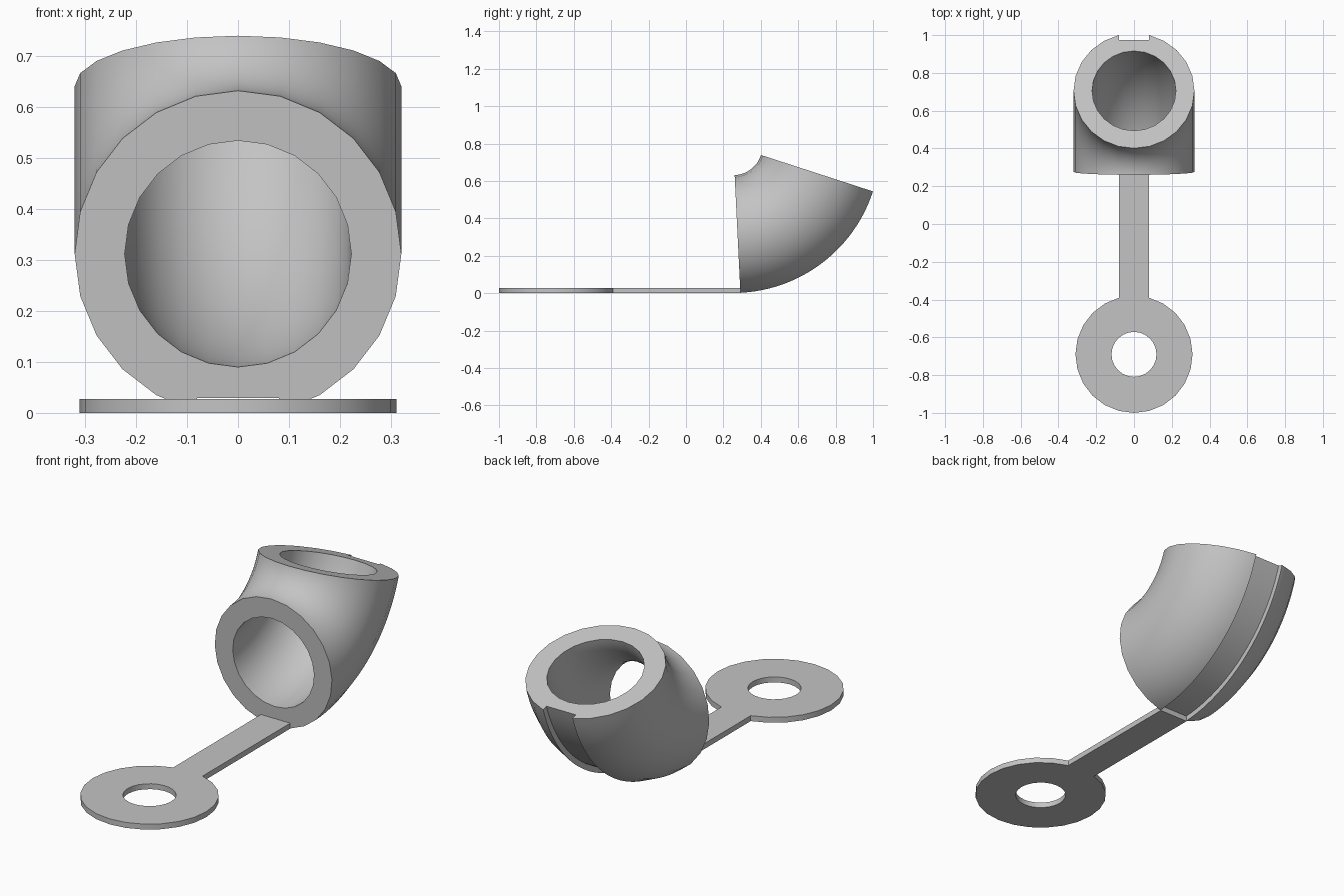
import bpy, bmesh
from math import sin, cos, pi, radians, asin

cube = bpy.data.objects.get("Cube")
if cube:
    bpy.data.objects.remove(cube, do_unlink=True)

grey = bpy.data.materials.new("light grey")
grey.use_nodes = True
colour = (0.55, 0.55, 0.55, 1)
grey.diffuse_color = colour
grey.node_tree.nodes["Principled BSDF"].inputs["Base Color"].default_value = colour

SIDES = 24


def circle(radius, cy=0.0):
    return [(radius * sin(2 * pi * i / SIDES), cy + radius * cos(2 * pi * i / SIDES))
            for i in range(SIDES)]


def loft(name, loops, stations, place):
    """Sweep closed profile loops through the stations and cap both ends."""
    bm = bmesh.new()
    end_edges = ([], [])
    for loop in loops:
        rings = [[bm.verts.new(place(u, v, s)) for u, v in loop] for s in stations]
        n = len(loop)
        for a, b in zip(rings, rings[1:]):
            for i in range(n):
                j = (i + 1) % n
                bm.faces.new((a[i], a[j], b[j], b[i]))
        for edges, ring in zip(end_edges, (rings[0], rings[-1])):
            edges += [bm.edges.get((ring[i], ring[(i + 1) % n])) for i in range(n)]
    for edges in end_edges:
        bmesh.ops.triangle_fill(bm, edges=edges, use_beauty=True)
    bmesh.ops.recalc_face_normals(bm, faces=bm.faces)
    mesh = bpy.data.meshes.new(name)
    bm.to_mesh(mesh)
    bm.free()
    mesh.materials.append(grey)
    obj = bpy.data.objects.new(name, mesh)
    bpy.context.collection.objects.link(obj)
    bpy.ops.object.select_all(action='DESELECT')
    obj.select_set(True)
    bpy.context.view_layer.objects.active = obj
    bpy.ops.object.shade_smooth_by_angle(angle=radians(30))
    return obj


# Pipe elbow: hollow round section with a strap groove along the outer bend
BEND, BEND_Y, BEND_Z = 0.476, 0.2525, 0.787
HALF = 0.08
groove = [(HALF, 0.283), (HALF, 0.3095), (-HALF, 0.3095), (-HALF, 0.283)]
outer = groove[:2] + circle(0.32)[1:] + groove[2:]
start, end, steps = radians(2.8), radians(72), 24


def around_bend(u, v, angle):
    r = BEND + v
    return (u, BEND_Y + r * sin(angle), BEND_Z - r * cos(angle))


loft("pipe_elbow", [outer, circle(0.222)],
     [start + (end - start) * i / steps for i in range(steps + 1)], around_bend)

# Flat strap: washer ring with a straight arm reaching the elbow
RING, RING_Y = 0.31, -0.69
gap = asin(HALF / RING)
joint_y = RING_Y + RING * cos(gap)
rim = [p for p in circle(RING, RING_Y)[2:-1]]
strap = [(-HALF, 0.293), (HALF, 0.293), (HALF, joint_y)] + rim + [(-HALF, joint_y)]
loft("strap_with_ring", [strap, circle(0.119, RING_Y)], [0, 0.027],
     lambda u, v, z: (u, v, z))
